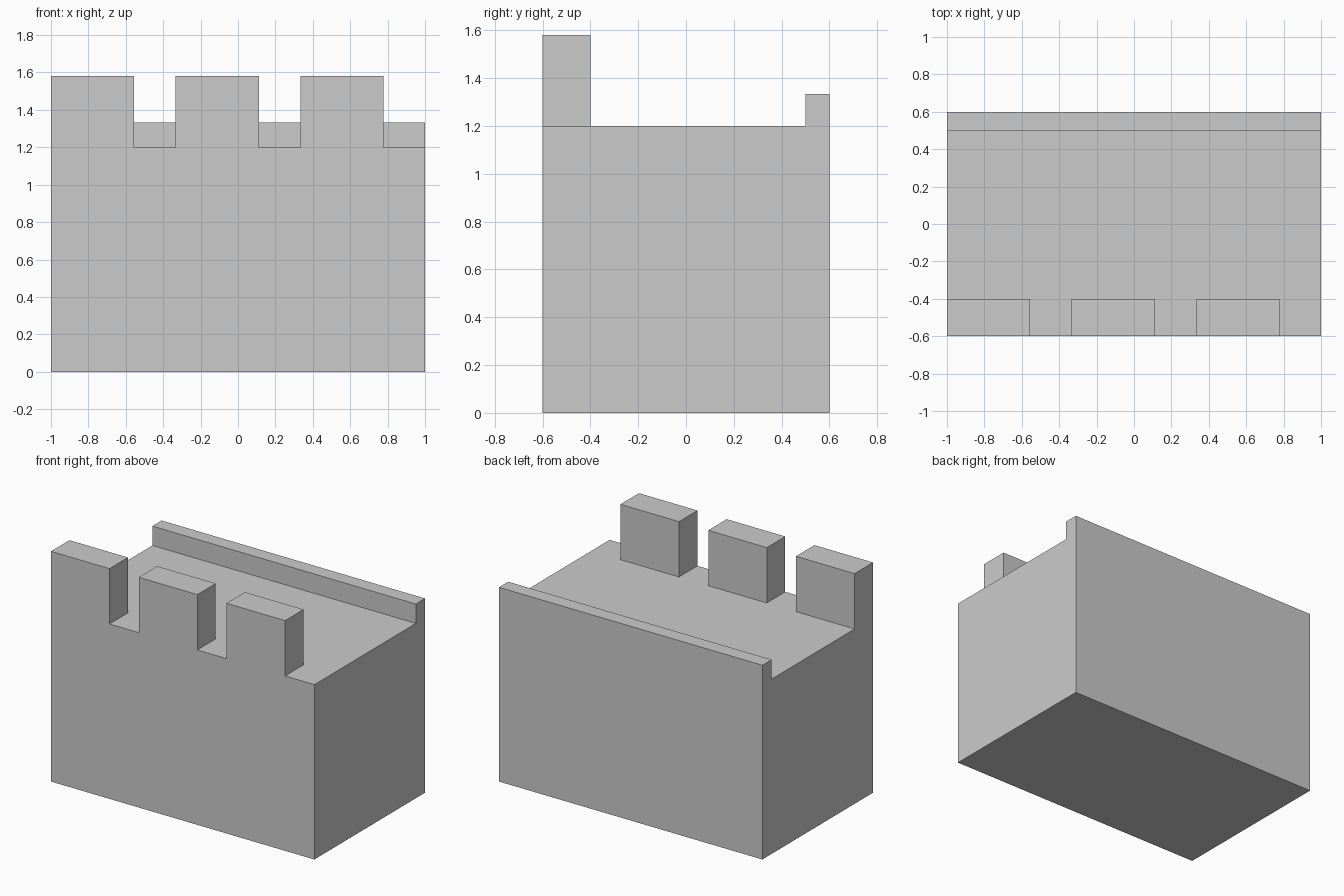
import bpy

if "Cube" in bpy.data.objects:
    bpy.data.objects.remove(bpy.data.objects["Cube"])

LENGTH, DEPTH, WALK_Z = 2.0, 1.2, 1.2      # wall body
MERLON_COUNT, MERLON_DEPTH, MERLON_H = 3, 0.2, 0.38
PARAPET_DEPTH, PARAPET_H = 0.1, 0.133


def box(name, x, y, z):
    """Box from (min, max) ranges on each axis."""
    bpy.ops.mesh.primitive_cube_add(size=1, location=[(a + b) / 2 for a, b in (x, y, z)])
    obj = bpy.context.object
    obj.name = name
    obj.scale = [b - a for a, b in (x, y, z)]
    bpy.ops.object.transform_apply(location=False, rotation=False, scale=True)
    return obj


left, right = -LENGTH / 2, LENGTH / 2
front, back = -DEPTH / 2, DEPTH / 2

# Solid wall body with the flat walkway on top
box("wall_body", (left, right), (front, back), (0, WALK_Z))

# Low parapet along the back edge
box("back_parapet", (left, right), (back - PARAPET_DEPTH, back),
    (WALK_Z, WALK_Z + PARAPET_H))

# Merlons along the front: each fills two thirds of its bay, starting at the left end
bay = LENGTH / MERLON_COUNT
for i in range(MERLON_COUNT):
    x0 = left + i * bay
    box(f"merlon_{i + 1}", (x0, x0 + bay * 2 / 3), (front, front + MERLON_DEPTH),
        (WALK_Z, WALK_Z + MERLON_H))
